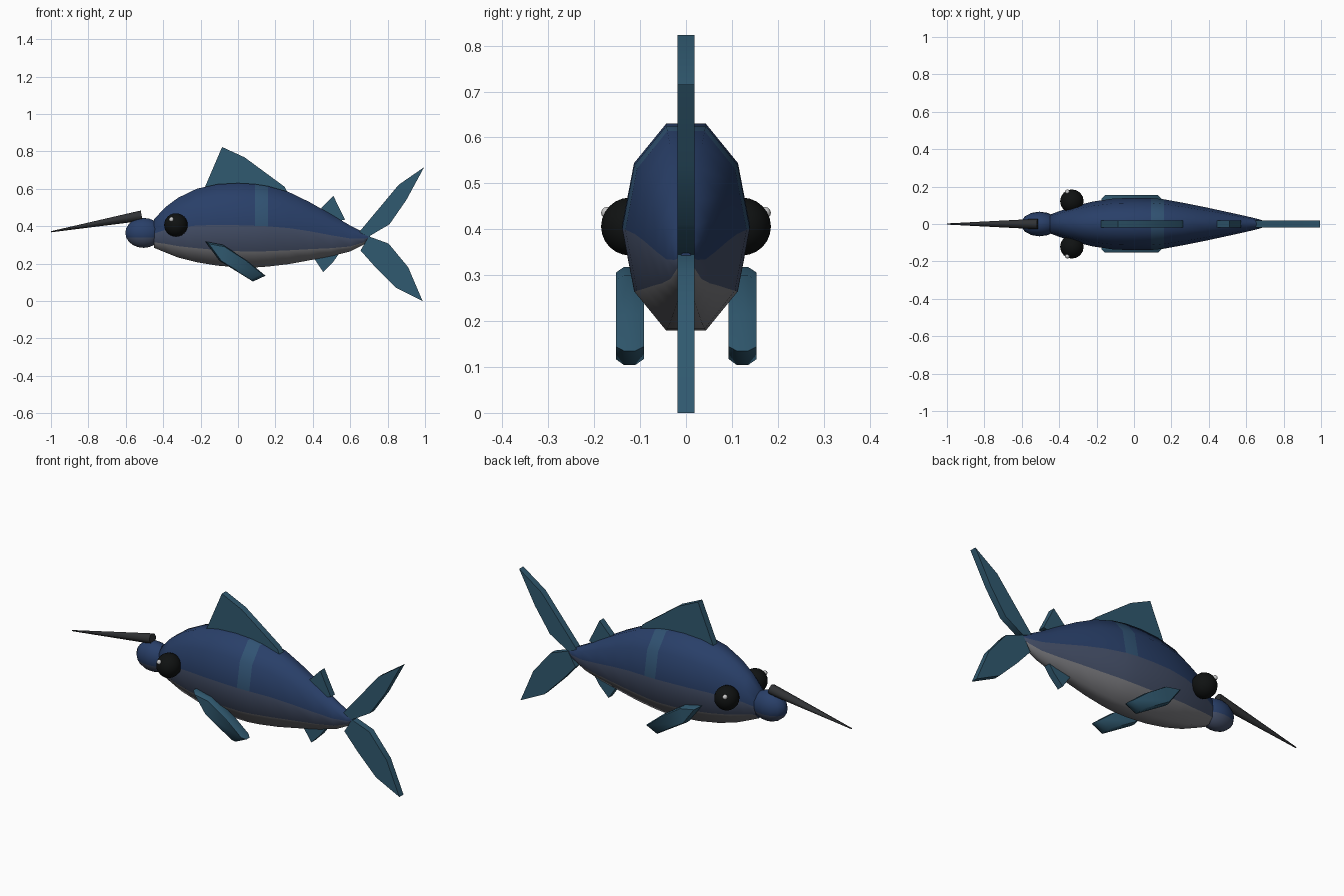
import bpy, bmesh, math
from mathutils import Vector, Matrix

if "Cube" in bpy.data.objects:
    bpy.data.objects.remove(bpy.data.objects["Cube"])


def mat(name, r, g, b):
    m = bpy.data.materials.new(name)
    m.diffuse_color = (r, g, b, 1)
    m.use_nodes = True
    m.node_tree.nodes["Principled BSDF"].inputs["Base Color"].default_value = m.diffuse_color
    return m


NAVY = mat("navy", 0.022, 0.05, 0.14)
BAND = mat("band", 0.03, 0.085, 0.17)
SIDE = mat("side", 0.06, 0.08, 0.14)
BELLY = mat("belly", 0.2, 0.2, 0.215)
FIN = mat("fin", 0.03, 0.10, 0.16)
BILL = mat("bill", 0.03, 0.032, 0.035)
BLACK = mat("black", 0.005, 0.006, 0.006)
WHITE = mat("white", 0.85, 0.85, 0.85)


def finish(name, bm, mats, angle=60):
    bmesh.ops.recalc_face_normals(bm, faces=bm.faces)
    me = bpy.data.meshes.new(name)
    bm.to_mesh(me)
    bm.free()
    for m in mats:
        me.materials.append(m)
    ob = bpy.data.objects.new(name, me)
    bpy.context.collection.objects.link(ob)
    bpy.context.view_layer.objects.active = ob
    ob.select_set(True)
    bpy.ops.object.shade_smooth_by_angle(angle=math.radians(angle))
    ob.select_set(False)
    return ob


def skin(bm, rings):
    """Join closed vertex rings with quads and cap both ends."""
    n = len(rings[0])
    for a, b in zip(rings, rings[1:]):
        for i in range(n):
            j = (i + 1) % n
            bm.faces.new((a[i], a[j], b[j], b[i]))
    bm.faces.new(rings[0])
    bm.faces.new(rings[-1])


def fin(name, pts, y=0.0, layers=((-0.018, 1), (0.018, 1))):
    """Plate from an x-z outline; layers give (y offset, outline scale)."""
    bm = bmesh.new()
    cx = sum(p[0] for p in pts) / len(pts)
    cz = sum(p[1] for p in pts) / len(pts)
    skin(bm, [[bm.verts.new((cx + (px - cx) * s, y + dy, cz + (pz - cz) * s))
               for px, pz in pts] for dy, s in layers])
    return finish(name, bm, [FIN])


def ball(name, loc, size, mats, u=16, v=12, split=None):
    bm = bmesh.new()
    bmesh.ops.create_uvsphere(bm, u_segments=u, v_segments=v, radius=1,
                              matrix=Matrix.LocRotScale(Vector(loc), None, Vector(size)))
    if split is not None:
        for f in bm.faces:
            f.material_index = int(f.calc_center_median().z < split)
    return finish(name, bm, mats)


# Body: ten-sided rings along x as (x, top z, bottom z, half width)
stations = [(-0.45, 0.435, 0.285, 0.05), (-0.39, 0.50, 0.26, 0.072),
            (-0.32, 0.552, 0.232, 0.095), (-0.22, 0.60, 0.207, 0.12),
            (-0.11, 0.624, 0.189, 0.136), (0.0, 0.63, 0.18, 0.14),
            (0.09, 0.625, 0.179, 0.139), (0.16, 0.614, 0.184, 0.132),
            (0.27, 0.583, 0.197, 0.112), (0.38, 0.53, 0.217, 0.09),
            (0.50, 0.462, 0.24, 0.064), (0.60, 0.403, 0.265, 0.042),
            (0.67, 0.367, 0.30, 0.025), (0.705, 0.35, 0.328, 0.012)]
bm = bmesh.new()
rings = []
for x, top, bot, w in stations:
    c, r = (top + bot) / 2, (top - bot) / 2 / math.sin(math.radians(72))
    rings.append([bm.verts.new((x, w * math.cos(i * math.pi / 5),
                                c + r * math.sin(i * math.pi / 5))) for i in range(10)])
skin(bm, rings)
row_mats = [0, 0, 0, 0, 0, 2, 3, 3, 3, 2]
bm.faces.ensure_lookup_table()
for k in range(len(stations) - 1):
    for i in range(10):
        m = row_mats[i]
        bm.faces[k * 10 + i].material_index = 1 if (k == 6 and m == 0) else m
finish("body", bm, [NAVY, BAND, SIDE, BELLY])

# Snout and bill
ball("snout", (-0.505, 0, 0.364), (0.1, 0.066, 0.08), [NAVY, SIDE], 14, 10, 0.35)
a, b = Vector((-0.515, 0, 0.456)), Vector((-1.0, 0, 0.37))
bm = bmesh.new()
bmesh.ops.create_cone(bm, cap_ends=True, segments=8, radius1=0.028, radius2=0.003,
                      depth=(b - a).length)
bm.transform(Matrix.Translation((a + b) / 2)
             @ (b - a).to_track_quat('Z', 'Y').to_matrix().to_4x4())
finish("bill", bm, [BILL])

# Dorsal, anal and tail fins
fin("dorsal_fin", [(-0.185, 0.59), (-0.085, 0.823), (0.035, 0.768), (0.25, 0.61),
                   (0.27, 0.57), (0.05, 0.58)])
fin("rear_dorsal_fin", [(0.42, 0.47), (0.51, 0.562), (0.535, 0.51), (0.573, 0.435),
                        (0.5, 0.42)])
fin("anal_fin", [(0.395, 0.245), (0.455, 0.155), (0.51, 0.21), (0.545, 0.26)])
fin("upper_tail", [(0.645, 0.365), (0.86, 0.622), (0.995, 0.715), (0.90, 0.54),
                   (0.81, 0.41), (0.70, 0.345)])
fin("lower_tail", [(0.655, 0.27), (0.70, 0.345), (0.805, 0.307), (0.91, 0.18),
                   (0.987, 0.0), (0.845, 0.07), (0.735, 0.18)])

# Paired eyes, glints and pectoral fins
pectoral = [(-0.175, 0.318), (-0.08, 0.30), (0.05, 0.215), (0.147, 0.135),
            (0.08, 0.104), (-0.10, 0.215)]
for s, side in ((-1, "right"), (1, "left")):
    ball("eye_" + side, (-0.332, s * 0.122, 0.406), (0.063,) * 3, [BLACK])
    ball("glint_" + side, (-0.356, s * 0.172, 0.436), (0.013,) * 3, [WHITE], 8, 6)
    fin("pectoral_fin_" + side, pectoral, s * 0.123,
        ((-0.03, 0.88), (-0.012, 1), (0.012, 1), (0.031, 0.88)))
